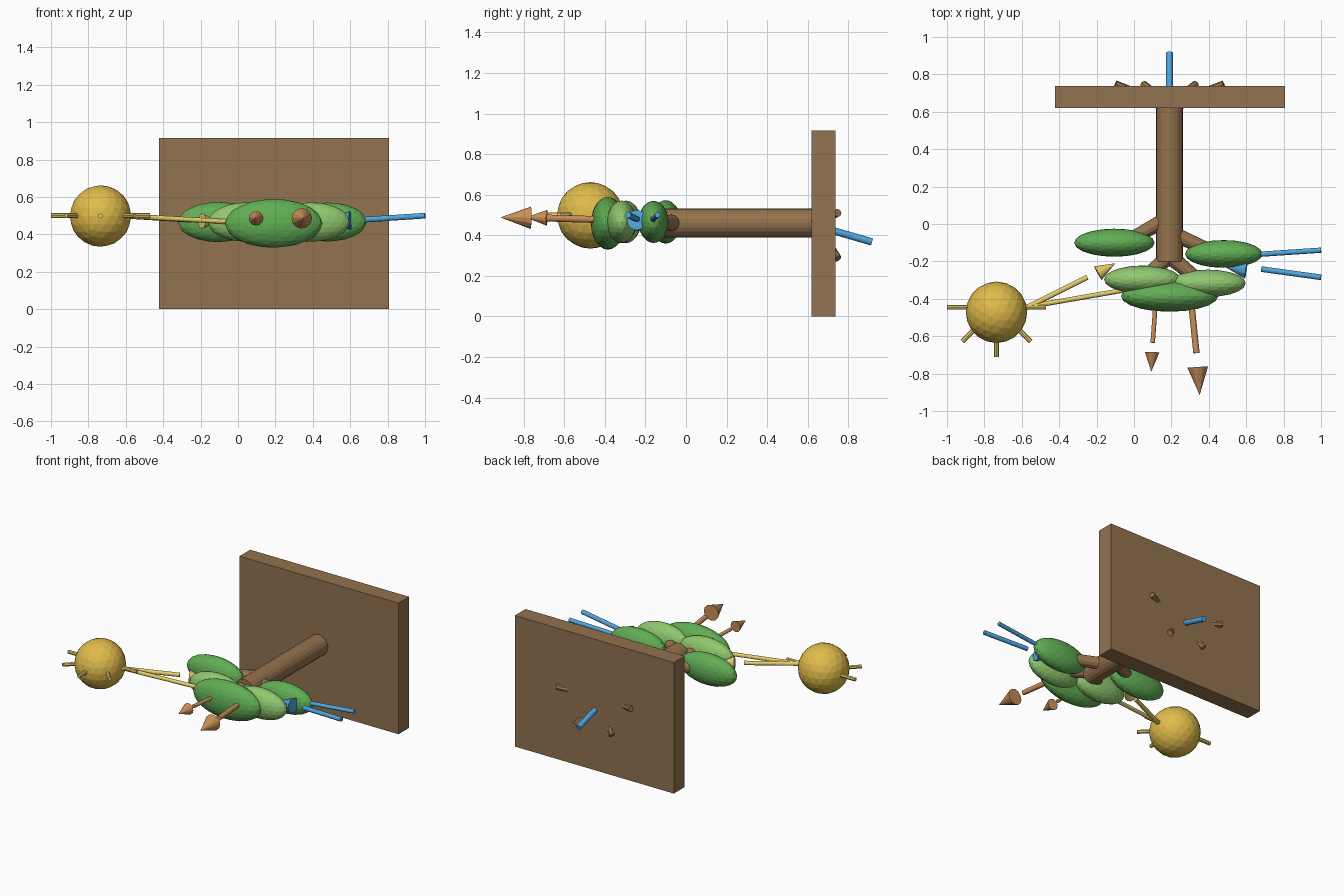
import bpy
from mathutils import Vector


def material(name, rgb):
    m = bpy.data.materials.new(name)
    m.diffuse_color = (*rgb, 1)
    return m


BARK = material("bark", (0.30, 0.17, 0.075))
SOIL = material("soil", (0.29, 0.17, 0.08))
LEAF = material("leaf", (0.12, 0.42, 0.09))
LIGHT_LEAF = material("light_leaf", (0.28, 0.58, 0.16))
YELLOW = material("yellow", (0.75, 0.50, 0.07))
BEAM = material("beam", (0.80, 0.62, 0.15))
BLUE = material("blue", (0.08, 0.38, 0.75))
ORANGE = material("orange", (0.60, 0.28, 0.10))


def finish(name, mat):
    o = bpy.context.object
    o.name = name
    o.data.materials.append(mat)
    return o


def rod(name, a, b, r1, r2, mat, sides=12):
    # Cylinder or cone running from a (radius r1) to b (radius r2)
    a, b = Vector(a), Vector(b)
    bpy.ops.mesh.primitive_cone_add(vertices=sides, radius1=r1, radius2=r2,
                                    depth=(b - a).length, location=(a + b) / 2)
    o = finish(name, mat)
    o.rotation_euler = (b - a).to_track_quat('Z', 'Y').to_euler()
    return o


def ball(name, loc, size, mat):
    bpy.ops.mesh.primitive_ico_sphere_add(subdivisions=3, radius=1, location=loc)
    o = finish(name, mat)
    o.scale = size
    return o


# Ground slab, standing upright behind the tree
bpy.ops.mesh.primitive_cube_add(size=1, location=(0.193, 0.678, 0.458))
finish("ground_slab", SOIL).scale = (1.23, 0.118, 0.916)

# Trunk and branches
rod("trunk", (0.19, 0.64, 0.46), (0.19, -0.2, 0.46), 0.072, 0.072, BARK, 20)
for i, (a, b) in enumerate([((0.19, 0.035), (-0.07, -0.11)),
                            ((0.19, -0.045), (0.45, -0.16)),
                            ((0.18, -0.18), (0.05, -0.29)),
                            ((0.20, -0.18), (0.37, -0.32))]):
    rod(f"branch_{i + 1}", (*a, 0.46), (*b, 0.465), 0.042, 0.034, BARK)

# Roots poking through the back of the slab
for i, (x, z) in enumerate([(0.48, 0.51), (0.33, 0.285), (0.05, 0.285), (-0.10, 0.51)]):
    rod(f"root_{i + 1}", (0.19, 0.62, 0.46), (x, 0.748, z), 0.035, 0.02, BARK, 8)

# Foliage clumps
for i, (x, y, rx, ry, rz, mat) in enumerate([
        (-0.105, -0.10, 0.215, 0.075, 0.107, LEAF),
        (0.48, -0.16, 0.207, 0.074, 0.104, LEAF),
        (0.045, -0.297, 0.205, 0.075, 0.105, LIGHT_LEAF),
        (0.395, -0.317, 0.202, 0.073, 0.105, LIGHT_LEAF),
        (0.19, -0.385, 0.26, 0.084, 0.13, LEAF)]):
    ball(f"foliage_{i + 1}", (x, y, 0.466 if i < 4 else 0.459), (rx, ry, rz), mat)

# Sun with a half ring of rays
ball("sun", (-0.735, -0.472, 0.498), (0.164,) * 3, YELLOW)
hub = Vector((-0.735, -0.445, 0.50))
for i, (dx, dy) in enumerate([(1, 0), (0.69, -0.69), (0, -1), (-0.69, -0.69), (-1, 0)]):
    d = Vector((dx, dy, 0))
    rod(f"sun_ray_{i + 1}", hub + d * 0.13, hub + d * 0.265, 0.013, 0.013, BEAM, 8)

# Arrows: shaft start, shaft end, head base, head tip, shaft radius, head radius
arrows = [
    ("light_arrow_1", (-0.58, -0.45, 0.497), (-0.25, -0.285, 0.477),
     (-0.193, -0.263, 0.472), (-0.10, -0.21, 0.466), 0.014, 0.042, BEAM),
    ("light_arrow_2", (-0.58, -0.445, 0.497), (-0.06, -0.355, 0.468),
     (0.0, -0.342, 0.466), (0.10, -0.325, 0.462), 0.013, 0.04, BEAM),
    ("gas_arrow_1", (1.0, -0.14, 0.50), (0.67, -0.162, 0.479),
     (0.60, -0.166, 0.475), (0.50, -0.172, 0.468), 0.014, 0.042, BLUE),
    ("gas_arrow_2", (1.0, -0.285, 0.50), (0.68, -0.241, 0.479),
     (0.60, -0.243, 0.475), (0.48, -0.225, 0.468), 0.015, 0.05, BLUE),
    ("water_arrow", (0.19, 0.917, 0.367), (0.19, 0.70, 0.43),
     (0.19, 0.67, 0.44), (0.19, 0.58, 0.465), 0.018, 0.045, BLUE),
    ("outflow_arrow_1", (0.12, -0.36, 0.475), (0.10, -0.635, 0.485),
     (0.097, -0.685, 0.486), (0.092, -0.79, 0.488), 0.012, 0.039, ORANGE),
    ("outflow_arrow_2", (0.30, -0.36, 0.475), (0.334, -0.69, 0.485),
     (0.341, -0.765, 0.486), (0.351, -0.915, 0.488), 0.017, 0.055, ORANGE),
]
for name, s, e, base, tip, r, hr, mat in arrows:
    rod(name + "_shaft", s, e, r, r, mat)
    rod(name + "_head", base, tip, hr, 0, mat)
